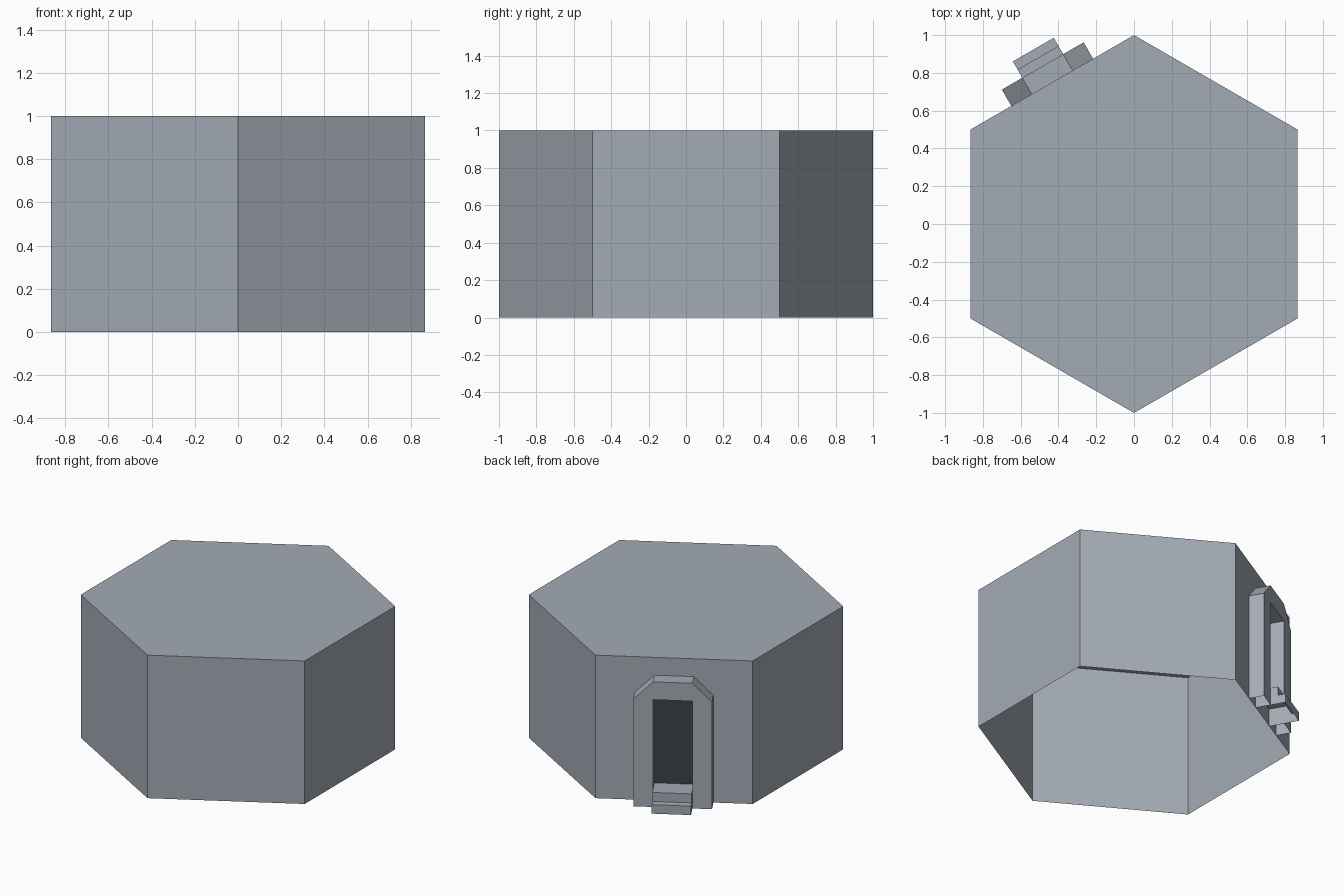
import bpy, bmesh, math
from mathutils import Matrix, Vector

if "Cube" in bpy.data.objects:
    bpy.data.objects.remove(bpy.data.objects["Cube"])


def material(name, rgb):
    m = bpy.data.materials.new(name)
    m.diffuse_color = (*rgb, 1)
    m.use_nodes = True
    m.node_tree.nodes["Principled BSDF"].inputs["Base Color"].default_value = m.diffuse_color
    return m


GREY = material("pale_grey", (0.37, 0.41, 0.46))
DARK = material("dark_grey", (0.044, 0.053, 0.063))

# Frame of the back-left wall: local x along the wall, y outward, z up
WALL = Matrix.Rotation(math.radians(30), 4, "Z") @ Matrix.Translation((0, math.sqrt(3) / 2, 0))


def shell(name, outline, sweep, mat, caps=(False, True), matrix=Matrix.Identity(4)):
    """Sweep an outline along a vector; edges lying on the ground stay open."""
    bm = bmesh.new()
    a = [bm.verts.new(p) for p in outline]
    b = [bm.verts.new(Vector(p) + Vector(sweep)) for p in outline]
    n = len(a)
    for i in range(n):
        j = (i + 1) % n
        quad = (a[i], a[j], b[j], b[i])
        if sweep[2] or max(v.co.z for v in quad) > 1e-6:
            bm.faces.new(quad)
    for ring, wanted in zip((a, b), caps):
        if wanted:
            bm.faces.new(ring)
    bmesh.ops.recalc_face_normals(bm, faces=bm.faces)
    me = bpy.data.meshes.new(name)
    bm.to_mesh(me)
    bm.free()
    me.materials.append(mat)
    ob = bpy.data.objects.new(name, me)
    ob.matrix_world = matrix
    bpy.context.collection.objects.link(ob)
    return ob


# Six-sided building shell, open underneath
hexagon = [(math.cos(math.radians(30 + 60 * i)), math.sin(math.radians(30 + 60 * i)), 0)
           for i in range(6)]
shell("building", hexagon, (0, 0, 1), GREY)

# Door frame: arch with chamfered shoulders
half = [(0.125, 0.875), (0.25, 0.75), (0.25, 0), (0.125, 0), (0.125, 0.75)]
arch = [(x, 0, z) for x, z in half] + [(-x, 0, z) for x, z in reversed(half)]
shell("door_frame", arch, (0, 0.1, 0), GREY, matrix=WALL)

# Two steps, hollow underneath
steps = [(0, 0), (0, 0.125), (0.15, 0.125), (0.15, 0.0625), (0.2, 0.0625), (0.2, 0)]
shell("steps", [(-0.1249, y, z) for y, z in steps], (0.2498, 0, 0), GREY,
      caps=(True, True), matrix=WALL)

# Dark door plate set back in the frame
door = [(-0.125, 0.001, 0.125), (0.125, 0.001, 0.125), (0.125, 0.001, 0.75), (-0.125, 0.001, 0.75)]
shell("door", door, (0, 0.004, 0), DARK, caps=(True, True), matrix=WALL)
